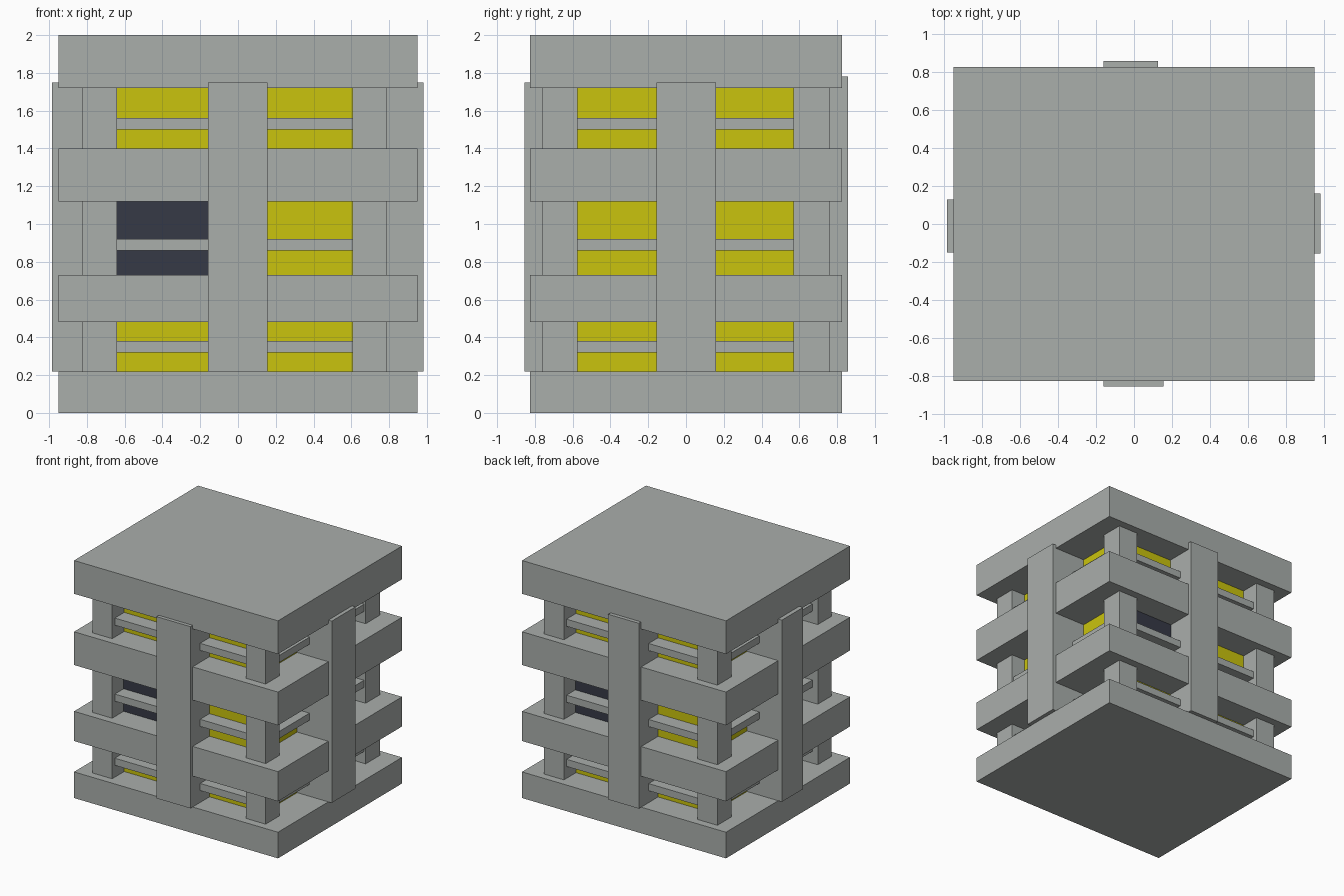
import bpy

if "Cube" in bpy.data.objects:
    bpy.data.objects.remove(bpy.data.objects["Cube"])


def material(name, rgb):
    m = bpy.data.materials.new(name)
    m.diffuse_color = (*rgb, 1)
    m.use_nodes = True
    m.node_tree.nodes["Principled BSDF"].inputs["Base Color"].default_value = m.diffuse_color
    return m


concrete = material("concrete_grey", (0.40, 0.425, 0.41))
lit = material("window_yellow", (0.59, 0.55, 0.004))
dark = material("window_dark", (0.037, 0.042, 0.061))


def box(name, x, y, z, mat):
    """Box from (min, max) pairs on each axis."""
    bpy.ops.mesh.primitive_cube_add(
        size=1, location=[(a + b) / 2 for a, b in (x, y, z)])
    ob = bpy.context.object
    ob.name = name
    ob.scale = [b - a for a, b in (x, y, z)]
    bpy.ops.object.transform_apply(location=False, rotation=False, scale=True)
    ob.data.materials.append(mat)
    return ob


# Base, floor slabs and roof
W, D = 0.95, 0.825
slabs = [("base_slab", 0, 0.22), ("lower_floor_slab", 0.48, 0.73),
         ("upper_floor_slab", 1.12, 1.40), ("roof_slab", 1.72, 2.0)]
for name, lo, hi in slabs:
    box(name, (-W, W), (-D, D), (lo, hi), concrete)

# Lit window blocks and the thin sill running around each storey
CX, CY = 0.66, 0.60
storeys = [(0.22, 0.48, 0.32), (0.73, 1.12, 0.86), (1.40, 1.72, 1.50)]
for i, (lo, hi, sill) in enumerate(storeys):
    box(f"window_block_{i + 1}", (-CX, CX), (-CY, CY), (lo, hi), lit)
    box(f"window_sill_{i + 1}", (-0.775, 0.775), (-0.725, 0.725),
        (sill, sill + 0.06), concrete)

    # Corner columns
    for sx, x in (("left", (-0.825, -0.64)), ("right", (0.605, 0.79))):
        for sy, y in (("front", (-0.76, -0.575)), ("back", (0.57, 0.76))):
            box(f"corner_column_{sy}_{sx}_{i + 1}", x, y, (lo, hi), concrete)

# Unlit windows on the middle storey: front left and back right
box("front_dark_window", (-0.655, -0.15), (-CY - 0.008, -CY), (0.73, 1.12), dark)
box("back_dark_window", (0.11, 0.655), (CY, CY + 0.008), (0.73, 1.12), dark)

# Tall pillar in the middle of each side
box("front_pillar", (-0.16, 0.155), (-0.855, -0.58), (0.22, 1.75), concrete)
box("back_pillar", (-0.16, 0.125), (0.58, 0.857), (0.22, 1.78), concrete)
box("left_pillar", (-0.985, -0.64), (-0.15, 0.13), (0.22, 1.75), concrete)
box("right_pillar", (0.64, 0.982), (-0.155, 0.16), (0.22, 1.75), concrete)
